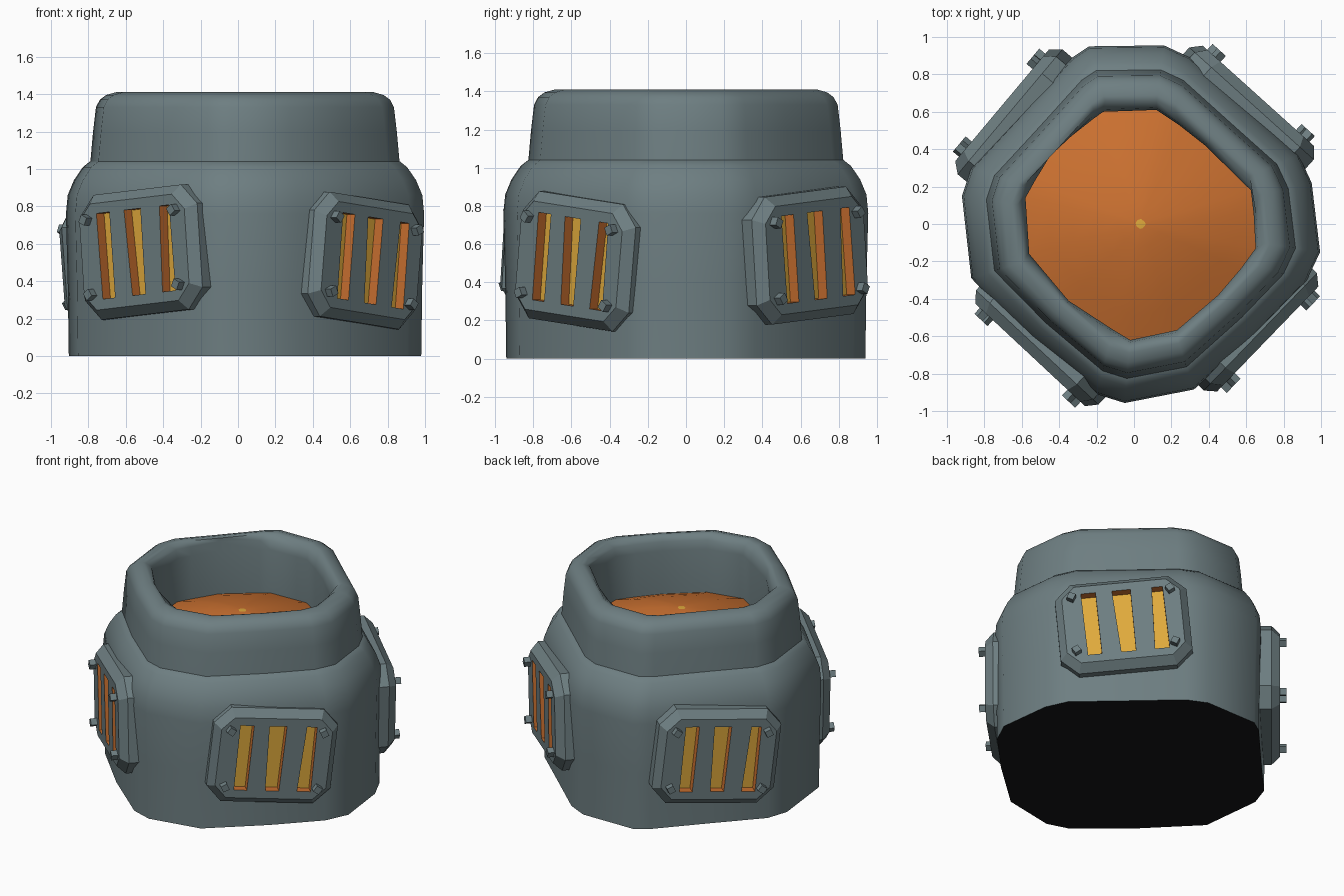
import bpy, bmesh, math
from mathutils import Matrix, Vector

if "Cube" in bpy.data.objects:
    bpy.data.objects.remove(bpy.data.objects["Cube"])


def material(name, rgb):
    m = bpy.data.materials.new(name)
    m.diffuse_color = (*rgb, 1)
    m.use_nodes = True
    m.node_tree.nodes["Principled BSDF"].inputs["Base Color"].default_value = m.diffuse_color
    return m


GREY = material("blue_grey", (0.155, 0.21, 0.222))
ORANGE = material("orange", (0.60, 0.165, 0.03))
YELLOW = material("yellow", (0.74, 0.40, 0.045))
BLACK = material("black", (0.008, 0.008, 0.009))

# Irregular rounded-square cross-section, shared by body, collar and dome
CX = 0.035
OUTLINE = [(-.24, .95), (.16, .955), (.30, .89), (.60, .62), (.88, .37), (.95, .22),
           (.995, -.15), (.92, -.31), (.66, -.58), (.32, -.885), (-.05, -.957),
           (-.20, -.91), (-.55, -.615), (-.87, -.29), (-.92, .15), (-.87, .30),
           (-.62, .57), (-.33, .89)]
# Simpler opening with the same flow
OPENING = [(-.165, .60), (.12, .61), (.24, .53), (.38, .42), (.625, .18), (.64, .05),
           (.65, -.13), (.57, -.24), (.45, -.38), (.23, -.567), (-.02, -.62),
           (-.12, -.56), (-.35, -.41), (-.56, -.16), (-.58, .14), (-.53, .23),
           (-.43, .395), (-.22, .56)]


def finish(bm, name, mats, smooth=None):
    bmesh.ops.recalc_face_normals(bm, faces=bm.faces)
    me = bpy.data.meshes.new(name)
    bm.to_mesh(me)
    bm.free()
    for m in mats:
        me.materials.append(m)
    ob = bpy.data.objects.new(name, me)
    bpy.context.collection.objects.link(ob)
    if smooth:
        bpy.ops.object.select_all(action='DESELECT')
        ob.select_set(True)
        bpy.context.view_layer.objects.active = ob
        bpy.ops.object.shade_smooth_by_angle(angle=math.radians(smooth))
    return ob


def ring(bm, pts, s, z):
    return [bm.verts.new((CX + (x - CX) * s, y * s, z)) for x, y in pts]


def bridge(bm, a, b, mat=0):
    n = len(a)
    for i in range(n):
        f = bm.faces.new((a[i], a[(i + 1) % n], b[(i + 1) % n], b[i]))
        f.material_index = mat


def loft(bm, rings):
    for a, b in zip(rings, rings[1:]):
        bridge(bm, a, b)


# Body with rounded shoulder and black underside
bm = bmesh.new()
rings = [ring(bm, OUTLINE, s, z) for s, z in
         [(.984, 0), (.99, .4), (1, .76), (.99, .86), (.955, .94), (.905, 1.01),
          (.865, 1.04), (.82, 1.045)]]
loft(bm, rings)
bm.faces.new(rings[0]).material_index = 1
finish(bm, "body", [GREY, BLACK], 55)

# Collar with thick rounded rim
bm = bmesh.new()
rings = [ring(bm, OUTLINE, s, z) for s, z in
         [(.865, 1.02), (.848, 1.2), (.832, 1.33), (.81, 1.37), (.775, 1.395),
          (.72, 1.41), (.69, 1.405)]]
rings += [ring(bm, OPENING, s, z) for s, z in [(1.02, 1.37), (1, 1.31), (1, .97)]]
loft(bm, rings)
finish(bm, "collar", [GREY], 60)

# Shallow orange dome inside the collar, with a small yellow spot at its top
bm = bmesh.new()
rings = [ring(bm, OPENING, r, 1 + .16 * (1 - r ** 1.5)) for r in (1, .8, .6, .4, .2, .042)]
loft(bm, rings)
bm.faces.new(rings[-1]).material_index = 1
finish(bm, "inner_dome", [ORANGE, YELLOW], 60)


def octagon(w, h, c):
    return [(w, h - c), (w - c, h), (c - w, h), (-w, h - c),
            (-w, c - h), (c - w, -h), (w - c, -h), (w, c - h)]


# Slots: top centre, top width, bottom centre, bottom width
SLOTS = [(-.21, .095, -.205, .09), (.005, .12, .015, .095), (.24, .07, .235, .095)]
DEPTH = .06


def vent(name, x, y, z, angle, roll, s):
    a, r = math.radians(angle), math.radians(roll)
    n = Vector((math.cos(a), math.sin(a), 0))
    u = Vector((-math.sin(a), math.cos(a), 0))
    up = Vector((0, 0, 1))
    U = u * math.cos(r) - up * math.sin(r)
    V = u * math.sin(r) + up * math.cos(r)
    M = Matrix((U, V, n)).transposed().to_4x4()
    M.translation = (x, y, z)

    # plate with bevelled rim and slotted face
    bm = bmesh.new()

    def loop(pts, w):
        return [bm.verts.new((p * s, q, w)) for p, q in pts]

    big = octagon(.43, .335, .11)
    rings = [loop(big, -.15), loop(big, -.055), loop(octagon(.385, .285, .085), 0)]
    loft(bm, rings)
    loops, holes = [rings[-1]], []
    for tc, tw, bc, bw in SLOTS:
        quad = [(tc - tw / 2, .23), (tc + tw / 2, .23), (bc + bw / 2, -.23), (bc - bw / 2, -.23)]
        holes.append((loop(quad, 0), loop(quad, -DEPTH)))
        loops.append(holes[-1][0])
    edges = []
    for lp in loops:
        for i in range(len(lp)):
            pair = (lp[i], lp[(i + 1) % len(lp)])
            edges.append(bm.edges.get(pair) or bm.edges.new(pair))
    bmesh.ops.triangle_fill(bm, use_beauty=True, edges=edges, normal=(0, 0, 1))
    for top, low in holes:
        bridge(bm, top, low, 1)
        bm.faces.new(low).material_index = 2
    bm.transform(M)
    finish(bm, name + "_vent", [GREY, ORANGE, YELLOW])

    # four square bolts
    bm = bmesh.new()
    for i in (-1, 1):
        for j in (-1, 1):
            T = (Matrix.Translation((i * .322 * s, j * .2, .01))
                 @ Matrix.Rotation(math.radians(30 * i * j), 4, 'Z')
                 @ Matrix.Diagonal((.045, .045, .065, 1)))
            bmesh.ops.create_cube(bm, size=1, matrix=M @ T)
    finish(bm, name + "_bolts", [GREY])


vent("front_right", .715, -.615, .51, -44, 6.5, .96)
vent("back_right", .665, .685, .54, 48, -5, 1.0)
vent("front_left", -.555, -.70, .555, 227, -5, 1.0)
vent("back_left", -.705, .635, .51, 140, 6.5, .96)
